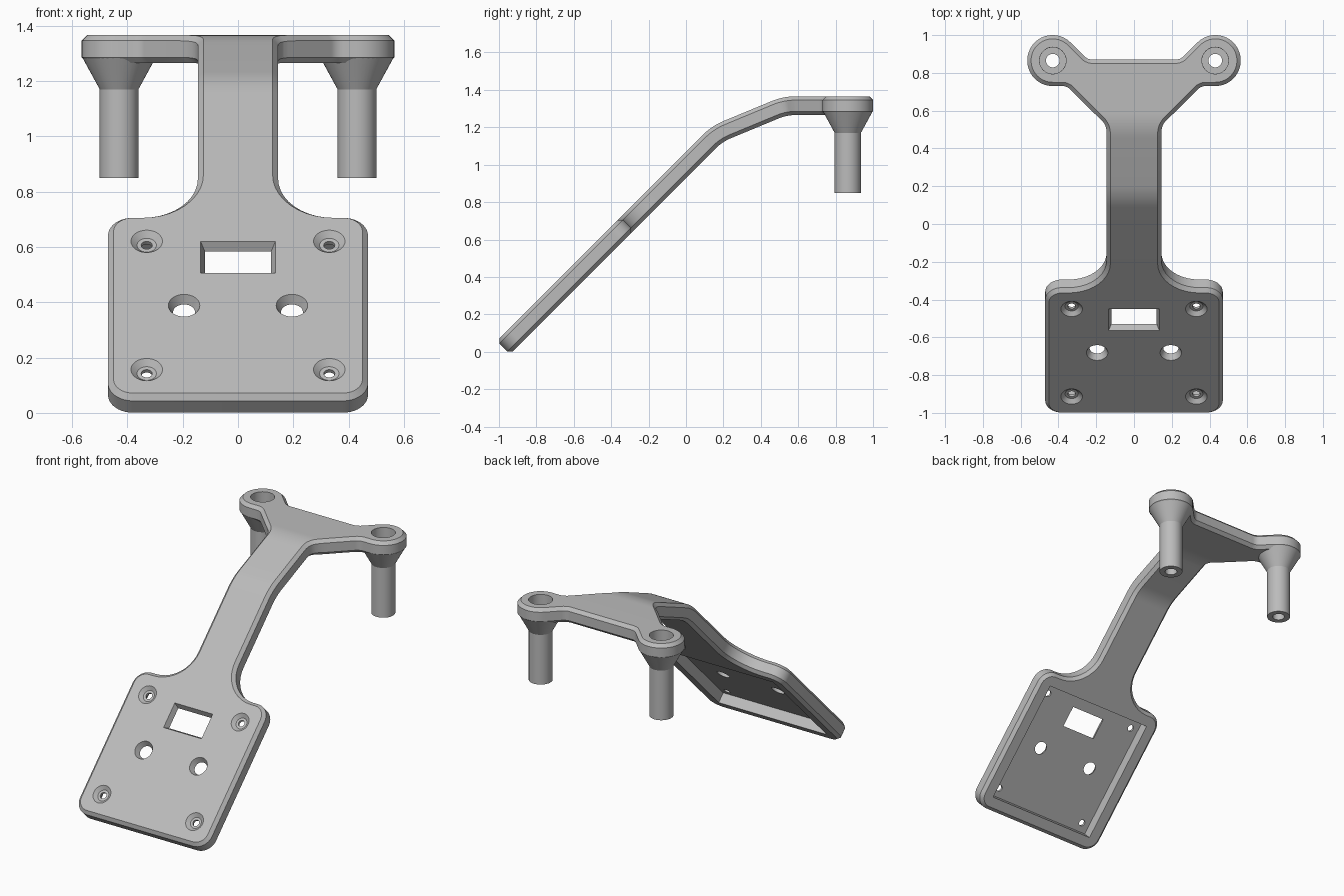
import bpy, bmesh
from math import sin, cos, tan, pi, radians
from mathutils import Vector

if "Cube" in bpy.data.objects:
    bpy.data.objects.remove(bpy.data.objects["Cube"])

grey = bpy.data.materials.new("plain_grey")
grey.use_nodes = True
grey.diffuse_color = (0.5, 0.5, 0.5, 1)
grey.node_tree.nodes["Principled BSDF"].inputs["Base Color"].default_value = (0.5, 0.5, 0.5, 1)

THICK, CHAMFER = 0.1, 0.02
LIFT = 1.517              # flat length minus y, beyond the bends
PAD_X, PAD_Y = 0.43, 0.865
FLOOR = 0.035             # plate thickness above the rear pocket


def add_object(name, bm):
    bmesh.ops.recalc_face_normals(bm, faces=bm.faces)
    mesh = bpy.data.meshes.new(name)
    bm.to_mesh(mesh)
    bm.free()
    mesh.materials.append(grey)
    ob = bpy.data.objects.new(name, mesh)
    bpy.context.collection.objects.link(ob)
    return ob


def activate(ob):
    bpy.ops.object.select_all(action='DESELECT')
    ob.select_set(True)
    bpy.context.view_layer.objects.active = ob


def rounded(corners):
    """Replace each (x, y, radius) corner of an outline by an arc."""
    out = []
    for i, (x, y, r) in enumerate(corners):
        p = Vector((x, y))
        a = (Vector(corners[i - 1][:2]) - p).normalized()
        b = (Vector(corners[(i + 1) % len(corners)][:2]) - p).normalized()
        half = a.angle(b) / 2
        centre = p + (a + b).normalized() * r / sin(half)
        start = p + a * r / tan(half) - centre
        end = p + b * r / tan(half) - centre
        sweep = start.angle_signed(end)
        steps = max(2, round(abs(sweep) / radians(9)))
        for k in range(steps + 1):
            t = -sweep * k / steps
            out.append(centre + Vector((start.x * cos(t) - start.y * sin(t),
                                        start.x * sin(t) + start.y * cos(t))))
    return out


def lathe(name, profile, x, y, closed=False, sides=48):
    """Revolve (radius, z) points; a closed profile makes a hollow part."""
    bm = bmesh.new()
    rings = [[bm.verts.new((x + r * cos(2 * pi * i / sides), y + r * sin(2 * pi * i / sides), z))
              for i in range(sides)] for r, z in profile]
    pairs = list(zip(rings, rings[1:]))
    if closed:
        pairs.append((rings[-1], rings[0]))
    else:
        bm.faces.new(rings[0])
        bm.faces.new(rings[-1])
    for a, b in pairs:
        for i in range(sides):
            j = (i + 1) % sides
            bm.faces.new((a[i], a[j], b[j], b[i]))
    return add_object(name, bm)


def block(name, y, top, low):
    """Tapered block from (half x, half y, z) at the top and bottom."""
    bm = bmesh.new()
    bmesh.ops.create_cube(bm, size=2)
    for v in bm.verts:
        hx, hy, z = top if v.co.z > 0 else low
        v.co = (v.co.x * hx, y + v.co.y * hy, z)
    return add_object(name, bm)


# Bracket outline laid out flat: plate, arm, then the two pads
right = [(0.47, 0, 0.09), (0.47, 0.936, 0.09), (0.145, 0.936, 0.2),
         (0.145, LIFT + 0.52, 0.1), (0.355, LIFT + 0.73, 0.06),
         (0.565, LIFT + 0.73, 0.134), (0.565, LIFT + 1, 0.134),
         (0.375, LIFT + 1, 0.134), (0.245, LIFT + 0.87, 0.06)]
left = [(-x, y, r) for x, y, r in reversed(right)]
bm = bmesh.new()
face = bm.faces.new([bm.verts.new((p.x, p.y, 0)) for p in rounded(right + left)])
bmesh.ops.remove_doubles(bm, verts=bm.verts, dist=0.002)
face = bm.faces[:][0]
low = bmesh.ops.extrude_face_region(bm, geom=[face], use_keep_orig=True)["geom"]
for v in low:
    if isinstance(v, bmesh.types.BMVert):
        v.co.z = -THICK
bmesh.ops.recalc_face_normals(bm, faces=bm.faces)
rims = [e for e in bm.edges if abs(e.verts[0].co.z - e.verts[1].co.z) < 0.001]
bmesh.ops.bevel(bm, geom=rims, offset=CHAMFER, offset_type='OFFSET', segments=1,
                affect='EDGES', clamp_overlap=False)
bracket = add_object("bracket", bm)

# Cutters: rear pocket, window, countersunk holes and pad holes
cutters = [block("pocket_cutter", 0.468, (0.385, 0.385, -FLOOR), (0.385, 0.385, -0.2)),
           block("window_cutter", 0.714, (0.15, 0.096, FLOOR), (0.105, 0.051, -2 * FLOOR))]
for side in (-1, 1):
    cutters.append(lathe("centre_hole_cutter", [(0.064, 0.015), (0.04, -FLOOR), (0.04, -0.15)],
                         side * 0.195, 0.468))
    cutters.append(lathe("pad_hole_cutter", [(0.0705, 0.05), (0.0705, -0.2)],
                         side * PAD_X, LIFT + PAD_Y))
    for y in (0.14, 0.796):
        cutters.append(lathe("screw_hole_cutter",
                             [(0.0735, 0.015), (0.035, -0.02), (0.02, -0.02), (0.02, -0.15)],
                             side * 0.33, y))
for cutter in cutters:
    cutter.hide_render = True
    activate(bracket)
    mod = bracket.modifiers.new("cut", 'BOOLEAN')
    mod.operation, mod.solver, mod.object = 'DIFFERENCE', 'EXACT', cutter
    bpy.ops.object.modifier_apply(modifier=mod.name)
    bpy.data.objects.remove(cutter)

# Bend the flat bracket: straight and curved runs as (length, turn)
TURN = -radians(22.5)
runs = [(1.556, 0), (0.138, TURN), (0.2746, 0), (0.138, TURN), (9, 0)]


def bend(co):
    pos, angle, s = Vector((-1.0125, 0.0575)), pi / 4, co.y
    for length, turn in runs:
        d = min(s, length)
        part = turn * d / length
        chord = d if not turn else 2 * length / turn * sin(part / 2)
        mid = angle + part / 2
        pos = pos + Vector((cos(mid), sin(mid))) * chord
        angle += part
        s -= d
        if s <= 0:
            break
    return Vector((co.x, pos.x - sin(angle) * co.z, pos.y + cos(angle) * co.z))


bm = bmesh.new()
bm.from_mesh(bracket.data)
at = 0
for length, turn in runs:
    if turn:
        for k in range(9):
            bmesh.ops.bisect_plane(bm, geom=bm.verts[:] + bm.edges[:] + bm.faces[:], dist=0.0001,
                                   plane_co=(0, at + length * k / 8, 0), plane_no=(0, 1, 0))
    at += length
for v in bm.verts:
    v.co = bend(v.co)
bm.to_mesh(bracket.data)
bm.free()

# Hollow posts hanging from the pads, with a counterbore on top
post = [(0.134, 1.287), (0.07, 1.17), (0.07, 0.85), (0.036, 0.85),
        (0.036, 1.247), (0.07, 1.247), (0.07, 1.287)]
parts = [bracket] + [lathe(name, post, x, PAD_Y, closed=True)
                     for name, x in (("left_post", PAD_X), ("right_post", -PAD_X))]
for ob in parts:
    activate(ob)
    bpy.ops.object.shade_smooth_by_angle(angle=radians(20))
